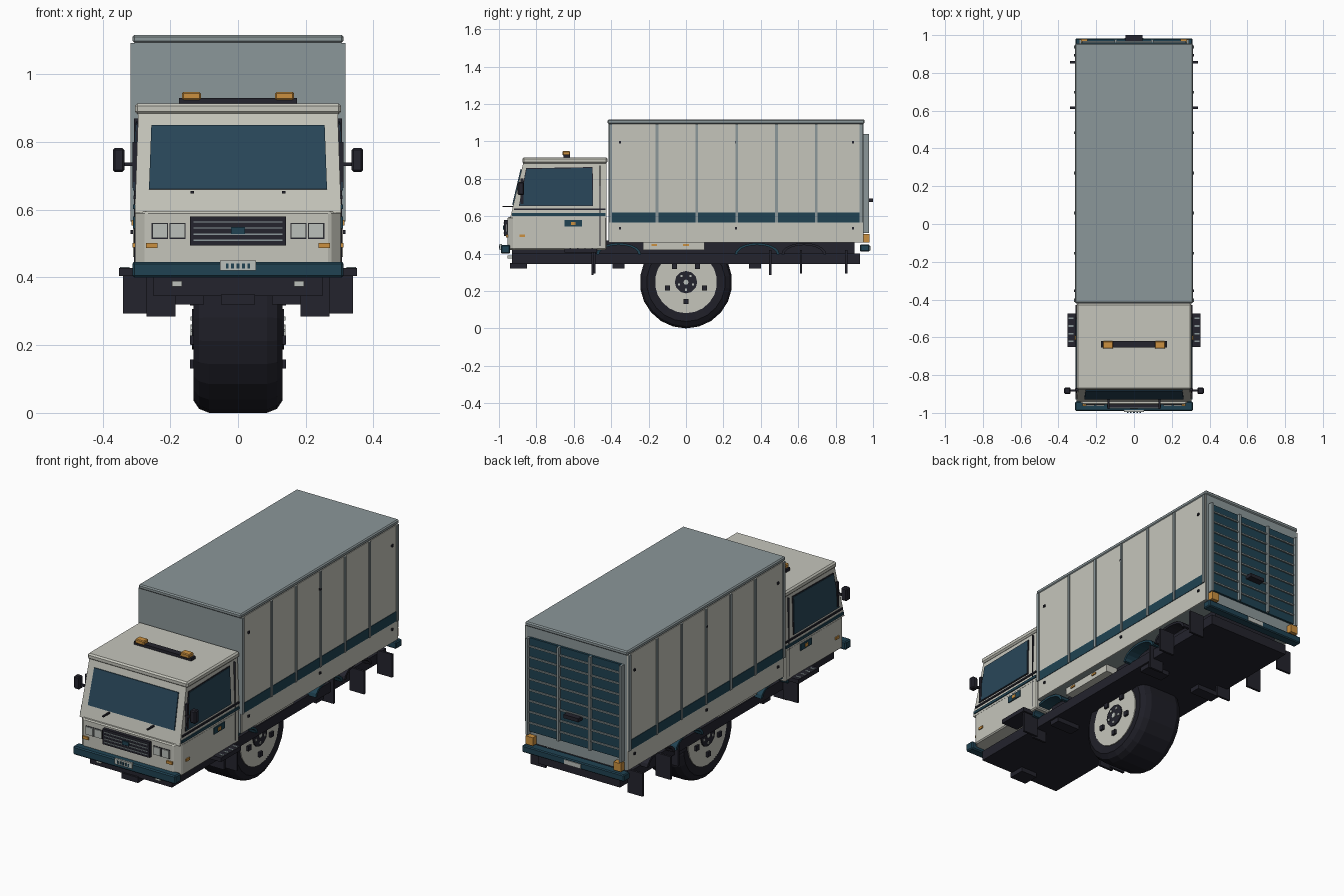
import bpy, bmesh, math
from mathutils import Vector

old = bpy.data.objects.get("Cube")
if old:
    bpy.data.objects.remove(old, do_unlink=True)


def material(name, r, g, b):
    m = bpy.data.materials.new(name)
    m.use_nodes = True
    m.diffuse_color = (r, g, b, 1)
    m.node_tree.nodes["Principled BSDF"].inputs["Base Color"].default_value = (r, g, b, 1)
    return m


WHITE = material("warm_white", .56, .56, .5)
GREY = material("panel_grey", .26, .31, .32)
TEAL = material("dark_teal", .014, .055, .085)
GLASS = material("blue_glass", .022, .062, .1)
BLACK = material("charcoal", .017, .017, .026)
RUBBER = material("tyre_rubber", .013, .013, .02)
ORANGE = material("amber", .6, .28, .05)
SILVER = material("lamp_silver", .5, .53, .5)


def finish(name, bm, mat, bevel=0):
    bmesh.ops.recalc_face_normals(bm, faces=bm.faces)
    mesh = bpy.data.meshes.new(name)
    bm.to_mesh(mesh)
    bm.free()
    mesh.materials.append(mat)
    ob = bpy.data.objects.new(name, mesh)
    bpy.context.collection.objects.link(ob)
    if bevel:
        mod = ob.modifiers.new("soft_edges", "BEVEL")
        mod.width = bevel
        mod.segments = 1
    return ob


def add_prism(bm, points, offset):
    base = [bm.verts.new(p) for p in points]
    top = [bm.verts.new(Vector(p) + Vector(offset)) for p in points]
    n = len(base)
    bm.faces.new(base)
    bm.faces.new(top[::-1])
    for i in range(n):
        j = (i + 1) % n
        bm.faces.new((base[i], base[j], top[j], top[i]))


def prism(name, mat, points, offset, mirror=False, bevel=0):
    """Extruded polygon, optionally repeated on the other side."""
    bm = bmesh.new()
    for s in ((1, -1) if mirror else (1,)):
        add_prism(bm, [(s * x, y, z) for x, y, z in points], (s * offset[0], *offset[1:]))
    return finish(name, bm, mat, bevel)


def boxes(name, mat, spans, mirror=False, bevel=0):
    """Boxes from x, y and z ranges, joined into one part."""
    bm = bmesh.new()
    for (x0, x1), (y0, y1), (z0, z1) in spans:
        for s in ((1, -1) if mirror else (1,)):
            add_prism(bm, [(s * x0, y0, z0), (s * x1, y0, z0), (s * x1, y1, z0), (s * x0, y1, z0)],
                      (0, 0, z1 - z0))
    return finish(name, bm, mat, bevel)


def around(c, half):
    return (c - half, c + half)


def sym(half):
    return (-half, half)


def lathe(name, mat, profile, steps):
    """Spin a (radius, x) profile around the axle."""
    bm = bmesh.new()
    rings = []
    for r, x in profile:
        rings.append([bm.verts.new((x, r * math.sin(a), .247 + r * math.cos(a)))
                      for a in (math.tau * i / steps for i in range(steps))])
    for a, b in zip(rings, rings[1:]):
        for i in range(steps):
            j = (i + 1) % steps
            bm.faces.new((a[i], a[j], b[j], b[i]))
    bm.faces.new(rings[0])
    bm.faces.new(rings[-1])
    return finish(name, bm, mat)


# Chassis and running gear
boxes("chassis", BLACK, [(sym(.25), sym(.93), (.345, .4)), (sym(.2), (-.93, .9), (.39, .47)),
                         (sym(.05), (-.94, -.85), (.32, .35))])
boxes("axle_mounts", BLACK, [((.1, .24), around(y, .032), (.32, .35)) for y in (-.36, .37)], True)
boxes("outer_mudflaps", BLACK, [((.25, .34), around(y, .006), (.293, .42)) for y in (-.49, .615, .857)], True)
boxes("inner_mudflaps", BLACK, [((.185, .27), around(y, .006), (.285, .42)) for y in (-.5, .45)], True)
boxes("under_tank", WHITE, [((.2, .27), (-.23, .1), (.42, .46))], True)
boxes("tank_lamps", ORANGE, [((.27, .276), around(y, .015), (.44, .45)) for y in (-.17, 0)], True)

# Wheel arches above the frame rails
for label, centre, mat in (("front", -.36, TEAL), ("middle", .38, TEAL), ("rear", .63, BLACK)):
    bm = bmesh.new()
    for s in (1, -1):
        outer = [(math.cos(math.pi * i / 10), math.sin(math.pi * i / 10)) for i in range(11)]
        arc = [(s * .22, centre + .12 * c, .395 + .062 * v) for c, v in outer]
        arc += [(s * .22, centre + .105 * c, .395 + .05 * v) for c, v in reversed(outer)]
        add_prism(bm, arc, (s * .07, 0, 0))
    finish(label + "_wheel_arches", bm, mat)

# Central wheel
tread = [(.165, .125), (.21, .132), (.235, .115), (.247, .085)]
tyre = lathe("tyre", RUBBER, tread + [(r, -x) for r, x in reversed(tread)], 22)
lathe("rim", WHITE, [(.166, -.13), (.166, .13)], 22)
lathe("hub", BLACK, [(.06, -.136), (.06, .136)], 12)
lathe("hub_cap", SILVER, [(.014, -.14), (.014, .14)], 8)
spots = [math.radians(72 * i - 90) for i in range(5)]
boxes("rim_slots", BLACK, [((.128, .142), around(.103 * math.cos(a), .013),
                            around(.247 + .103 * math.sin(a), .013)) for a in spots], True)
boxes("wheel_nuts", SILVER, [((.13, .14), around(.04 * math.cos(a), .006),
                              around(.247 + .04 * math.sin(a), .006)) for a in spots], True)

# Cab lower body with chamfered front corners
plan = [(.305, -.425), (.305, -.92), (.272, -.955)]
plan += [(-x, y) for x, y in reversed(plan)]
prism("cab_lower", WHITE, [(x, y, .42) for x, y in plan], (0, 0, .175), bevel=.006)


# Cab upper body, leaning inwards towards the roof
def front_y(z):
    return -.94 + (z - .59) * .237


def side_x(z):
    return .305 - (z - .59) * .035


bm = bmesh.new()
low, high = [[bm.verts.new((s * side_x(z), y, z)) for s, y in
              ((1, front_y(z)), (1, -.425), (-1, -.425), (-1, front_y(z)))] for z in (.59, .89)]
bm.faces.new(low)
bm.faces.new(high)
for i in range(4):
    j = (i + 1) % 4
    bm.faces.new((low[i], low[j], high[j], high[i]))
finish("cab_upper", bm, WHITE)
boxes("cab_roof", WHITE, [(sym(.305), (-.875, -.42), (.882, .914))], bevel=.008)

# Windows as thin plates
prism("windscreen", GLASS, [(x, front_y(z), z) for x, z in
                            ((-.263, .66), (.263, .66), (.256, .85), (-.256, .85))], (0, -.006, .001))
pane = [(-.89, .657), (-.852, .852), (-.503, .858), (-.5, .657)]
prism("side_windows", GLASS, [(side_x(z), y, z) for y, z in pane], (.007, 0, 0), True)
prism("window_frames", BLACK, [(side_x(z), y * 1.02 + .014, z * 1.04 - .03) for y, z in pane], (.004, 0, 0), True)
boxes("door_seams", BLACK, [((.29, .307), around(-.46, .002), (.44, .87))], True)
boxes("door_black_stripe", BLACK, [((.3, .309), (-.92, -.43), (.632, .642))], True)
boxes("door_teal_stripe", TEAL, [((.3, .31), (-.93, -.43), (.602, .616))], True)
boxes("door_handle_plate", TEAL, [((.3, .31), (-.65, -.555), (.545, .58))], True)
boxes("door_handle", ORANGE, [((.3, .314), (-.615, -.59), (.553, .57))], True)
boxes("side_markers", ORANGE, [((.3, .311), (-.89, -.86), (.488, .502))], True)
boxes("wipers", BLACK, [((.13, .14), (-.98, -.92), (.648, .655))], True)

# Mirrors, steps and roof lamps
boxes("mirrors", BLACK, [((.335, .37), (-.9, -.865), (.712, .782))], True, .006)
boxes("mirror_arms", BLACK, [((.29, .34), (-.887, -.875), (.73, .74)),
                             ((.295, .312), (-.885, -.87), (.665, .8))], True)
boxes("cab_steps", BLACK, [((.25, .352), (-.65, -.475), (.405, .428))], True)
boxes("step_treads", GREY, [((.32, .348), around(-.62 + .04 * i, .004), (.428, .431)) for i in range(4)], True)
boxes("lamp_bar", BLACK, [(sym(.175), (-.655, -.62), (.91, .93))])
boxes("roof_beacons", ORANGE, [((.11, .165), (-.66, -.62), (.925, .948))], True, .004)

# Nose details
boxes("grille", BLACK, [(sym(.142), (-.972, -.95), (.495, .58))])
boxes("grille_slats", GREY, [(sym(.132), (-.976, -.97), around(.51 + .018 * i, .002)) for i in range(4)])
boxes("grille_badge", TEAL, [(sym(.02), (-.979, -.97), (.528, .549))])
boxes("headlamp_surrounds", BLACK, [(around(x, .024), (-.958, -.95), (.514, .561)) for x in (.179, .231)], True)
boxes("headlamps", SILVER, [(around(x, .022), (-.963, -.95), (.516, .559)) for x in (.179, .231)], True)
boxes("indicators", ORANGE, [((.238, .272), (-.963, -.93), (.487, .502))], True)
boxes("front_bumper", TEAL, [(sym(.312), (-.99, -.94), (.4, .446))], bevel=.006)
boxes("fog_lamps", SILVER, [((.165, .195), (-.955, -.92), (.374, .39))], True)
boxes("number_plates", SILVER, [(sym(.053), (-.996, -.985), (.42, .45)), (sym(.05), (.98, .986), (.415, .44))])
boxes("plate_marks", TEAL, [(around(.016 * i, .004), (-1, -.99), (.427, .442)) for i in range(-2, 3)])

# Cargo box
boxes("cargo_body", GREY, [(sym(.305), (-.415, .95), (.46, 1.1))])
boxes("cargo_roof", GREY, [(sym(.312), (-.42, .955), (1.093, 1.117))], bevel=.006)
boxes("side_panels", WHITE, [((.3, .31), (-.41, .947), (.46, 1.093))], True)
boxes("side_stripes", TEAL, [((.3, .3125), (-.405, .94), (.566, .62))], True)
ribs = [-.368 + .213 * i for i in range(1, 6)]
boxes("side_ribs", GREY, [((.3, .317), around(y, .007), (.566, 1.093)) for y in ribs], True)
boxes("corner_posts", GREY, [((.3, .317), around(y, .009), (.566, 1.093)) for y in (-.404, .937)], True)
boxes("panel_bolts", BLACK, [((.3, .317), around(y, .006), around(z, .006))
                             for y in (-.353, .267, .893) for z in (.535, .995)], True)

# Rear shutter, bumper and lamps
boxes("rear_shutter", TEAL, [(sym(.28), (.94, .962), (.525, 1.04))])
boxes("shutter_slats", GREY, [(sym(.275), (.96, .97), around(.575 + .06 * i, .004)) for i in range(8)])
boxes("shutter_bars", GREY, [((.09, .102), (.96, .978), (.525, 1.04)), ((.278, .29), (.94, .978), (.51, 1.04))], True)
boxes("shutter_handle", BLACK, [(sym(.045), (.96, 1), (.675, .695))])
boxes("rear_bumper", TEAL, [(sym(.31), (.93, .982), (.41, .448))], bevel=.005)
boxes("rear_lamps", ORANGE, [((.245, .29), (.945, .98), (.46, .505))], True)
